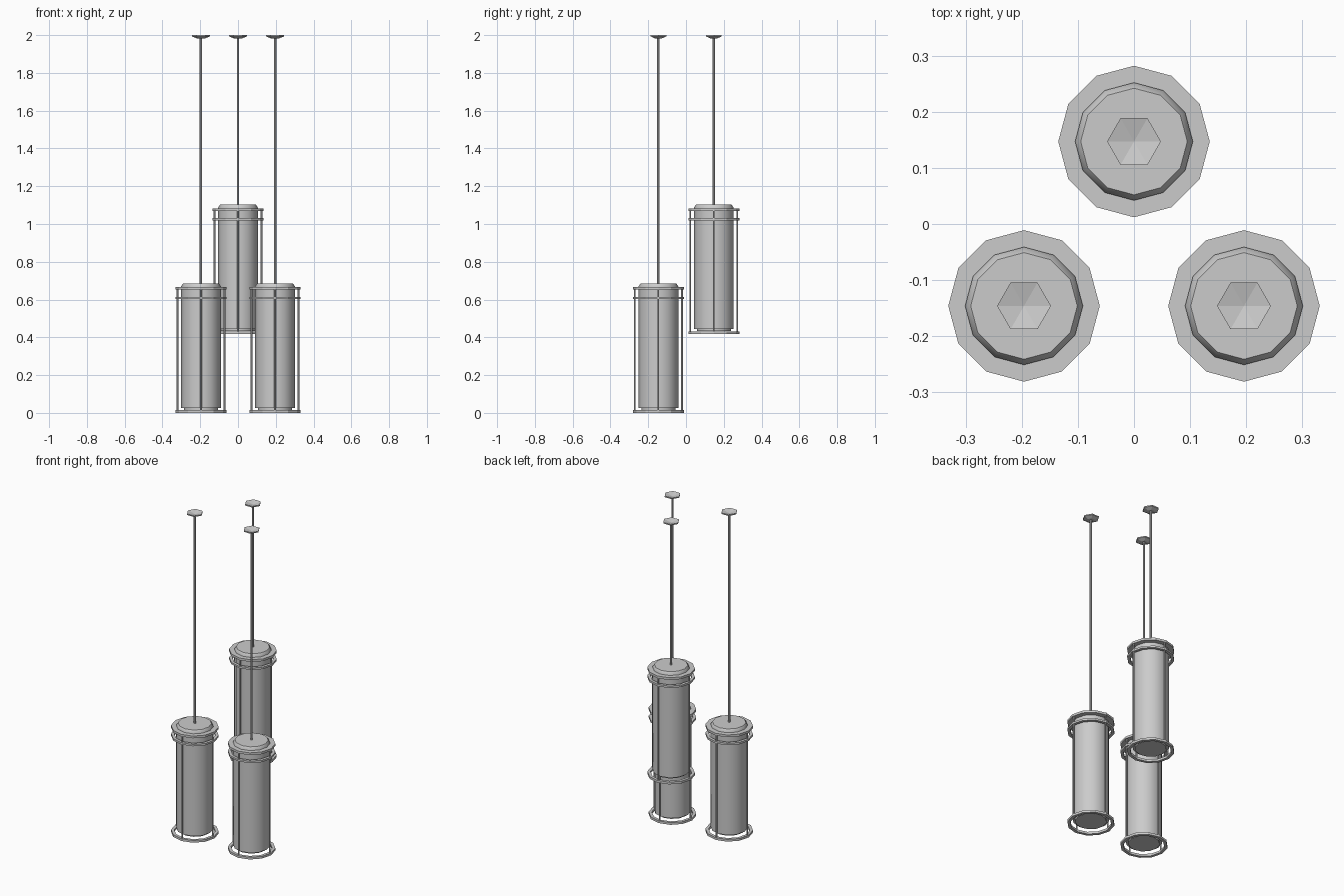
import bpy, bmesh, math

cube = bpy.data.objects.get("Cube")
if cube:
    bpy.data.objects.remove(cube, do_unlink=True)

grey = bpy.data.materials.new("satin_grey")
grey.use_nodes = True
grey.diffuse_color = (0.6, 0.6, 0.6, 1)
grey.node_tree.nodes["Principled BSDF"].inputs["Base Color"].default_value = (0.6, 0.6, 0.6, 1)


def lathe(name, profile, location, sides=12, closed=False, smooth=False):
    """Turn (radius, height) points around z; a zero radius makes a pole."""
    bm = bmesh.new()
    rows = []
    for r, z in profile:
        if r == 0:
            rows.append([bm.verts.new((0, 0, z))] * sides)
        else:
            rows.append([bm.verts.new((r * math.cos(math.tau * i / sides),
                                       r * math.sin(math.tau * i / sides), z))
                         for i in range(sides)])
    pairs = list(zip(rows, rows[1:]))
    if closed:
        pairs.append((rows[-1], rows[0]))
    for a, b in pairs:
        for i in range(sides):
            j = (i + 1) % sides
            bm.faces.new(list(dict.fromkeys((a[i], a[j], b[j], b[i]))))
    if not closed:
        for row in (rows[0], rows[-1]):
            if row[0] is not row[1]:
                bm.faces.new(row)
    bmesh.ops.recalc_face_normals(bm, faces=bm.faces)
    mesh = bpy.data.meshes.new(name)
    bm.to_mesh(mesh)
    bm.free()
    mesh.materials.append(grey)
    obj = bpy.data.objects.new(name, mesh)
    obj.location = location
    bpy.context.collection.objects.link(obj)
    if smooth:
        bpy.ops.object.select_all(action='DESELECT')
        obj.select_set(True)
        bpy.context.view_layer.objects.active = obj
        bpy.ops.object.shade_smooth_by_angle(angle=math.radians(35))
    return obj


def ring(name, bottom, top, location):
    inner, outer = 0.117, 0.135
    lathe(name, [(inner, bottom), (outer, bottom), (outer, top), (inner, top)],
          location, closed=True)


def pendant(tag, x, y, base):
    at = (x, y, base)
    # Glass cylinder with a recessed foot
    lathe(tag + "_shade", [(0.09, 0.016), (0.09, 0.027), (0.105, 0.027), (0.105, 0.655)],
          at, smooth=True)
    # Top plate and bevelled lid
    lathe(tag + "_top_plate", [(0.135, 0.652), (0.135, 0.666)], at)
    lathe(tag + "_lid", [(0.105, 0.66), (0.105, 0.67), (0.095, 0.685)], at, smooth=True)
    # Cage rings and four upright rods
    ring(tag + "_upper_ring", 0.602, 0.614, at)
    ring(tag + "_lower_ring", 0.0, 0.014, at)
    for i in range(4):
        a = i * math.pi / 2
        lathe(f"{tag}_rod_{i + 1}", [(0.005, 0.005), (0.005, 0.656)],
              (x + 0.125 * math.cos(a), y + 0.125 * math.sin(a), base), sides=6)
    # Stem and dished hexagonal ceiling canopy
    lathe(tag + "_stem", [(0.0065, base + 0.68), (0.0065, 1.988)], (x, y, 0), sides=8,
          smooth=True)
    lathe(tag + "_canopy", [(0.022, 1.983), (0.048, 1.993), (0.048, 2.0), (0, 1.989)],
          (x, y, 0), sides=6)


pendant("back", 0, 0.147, 0.417)
for side, tag in ((1, "left"), (-1, "right")):
    pendant(tag, side * 0.196, -0.146, 0)
